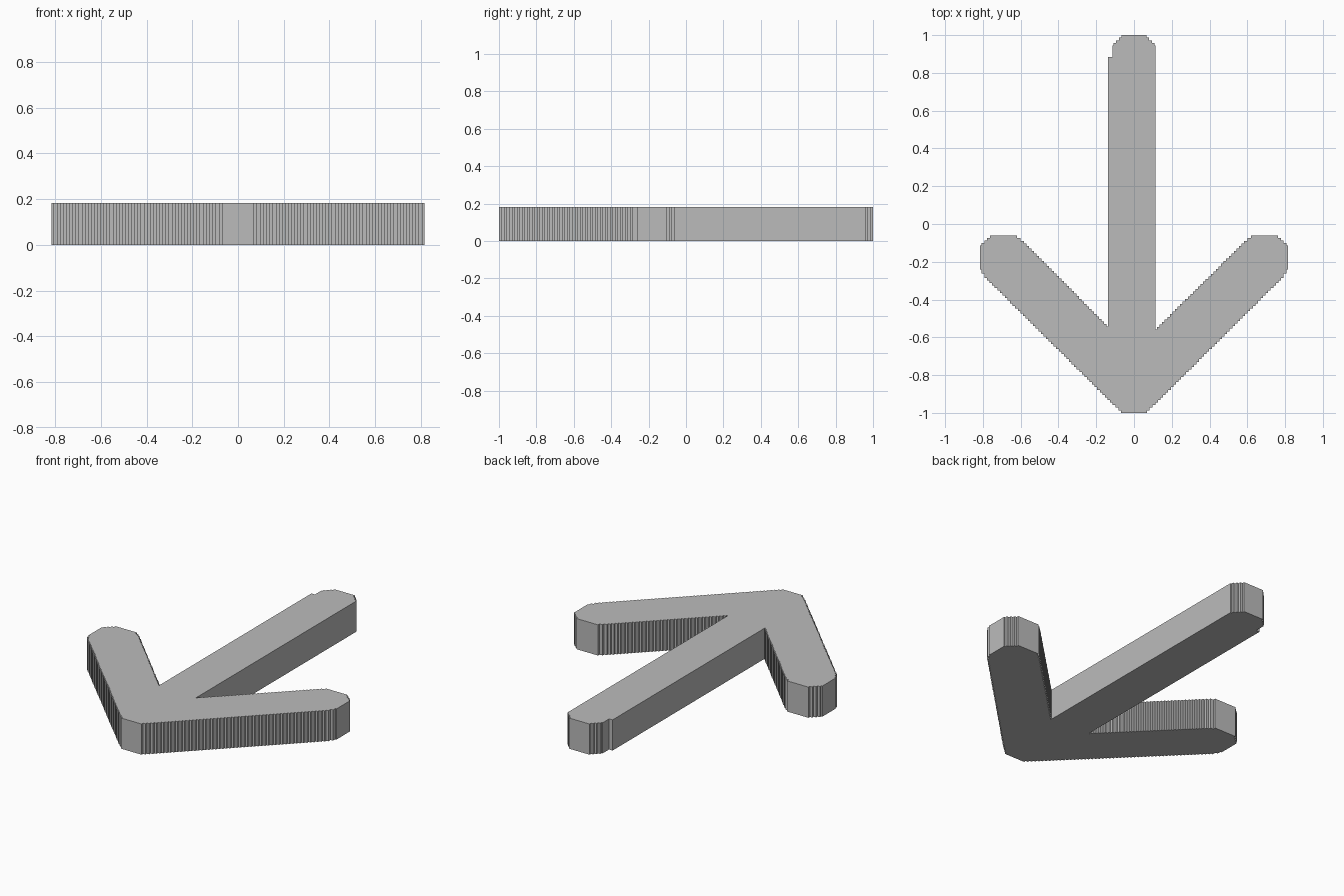
import bpy
import bmesh

HEIGHT = 0.182
STEP = 2 / 150  # size of one stair tread along slanted edges

cube = bpy.data.objects.get("Cube")
if cube:
    bpy.data.objects.remove(cube, do_unlink=True)


def stepped(corners):
    """Close the outline, turning every slanted edge into small square stairs."""
    path = []
    for (x0, y0), (x1, y1) in zip(corners, corners[1:] + corners[:1]):
        dx, dy = x1 - x0, y1 - y0
        path.append((x0, y0))
        if abs(dx) < 1e-6 or abs(dy) < 1e-6:
            continue
        count = max(1, round(min(abs(dx), abs(dy)) / STEP))
        for i in range(count):
            x = x0 + dx * (i + 0.5) / count
            path.append((x, y0 + dy * i / count))
            path.append((x, y0 + dy * (i + 1) / count))
    return path


# Right half of the outline: shaft end, shaft side, barb, point
def half(shaft_x, notch_y):
    return [
        (0.06, 1.0), (0.115, 0.945), (0.115, 0.885), (shaft_x, 0.885),
        (shaft_x, notch_y), (0.59, -0.09), (0.63, -0.06), (0.755, -0.06),
        (0.815, -0.115), (0.815, -0.24), (0.785, -0.285),
        (0.12, -0.945), (0.06, -1.0),
    ]


right_side = half(0.115, -0.558)
left_side = [(-x, y) for x, y in reversed(half(0.138, -0.542))]
outline = stepped(right_side + left_side)

# Solid arrow: flat outline raised to full thickness
bm = bmesh.new()
base = bm.faces.new([bm.verts.new((x, y, 0)) for x, y in outline])
bmesh.ops.remove_doubles(bm, verts=bm.verts, dist=1e-5)
raised = bmesh.ops.extrude_face_region(bm, geom=list(bm.faces), use_keep_orig=True)
top = [v for v in raised["geom"] if isinstance(v, bmesh.types.BMVert)]
bmesh.ops.translate(bm, verts=top, vec=(0, 0, HEIGHT))
bmesh.ops.recalc_face_normals(bm, faces=bm.faces)

mesh = bpy.data.meshes.new("arrow")
bm.to_mesh(mesh)
bm.free()
arrow = bpy.data.objects.new("arrow", mesh)
bpy.context.collection.objects.link(arrow)

# Plain grey
grey = bpy.data.materials.new("plain grey")
grey.use_nodes = True
colour = (0.5, 0.5, 0.5, 1)
grey.diffuse_color = colour
grey.node_tree.nodes["Principled BSDF"].inputs["Base Color"].default_value = colour
mesh.materials.append(grey)
